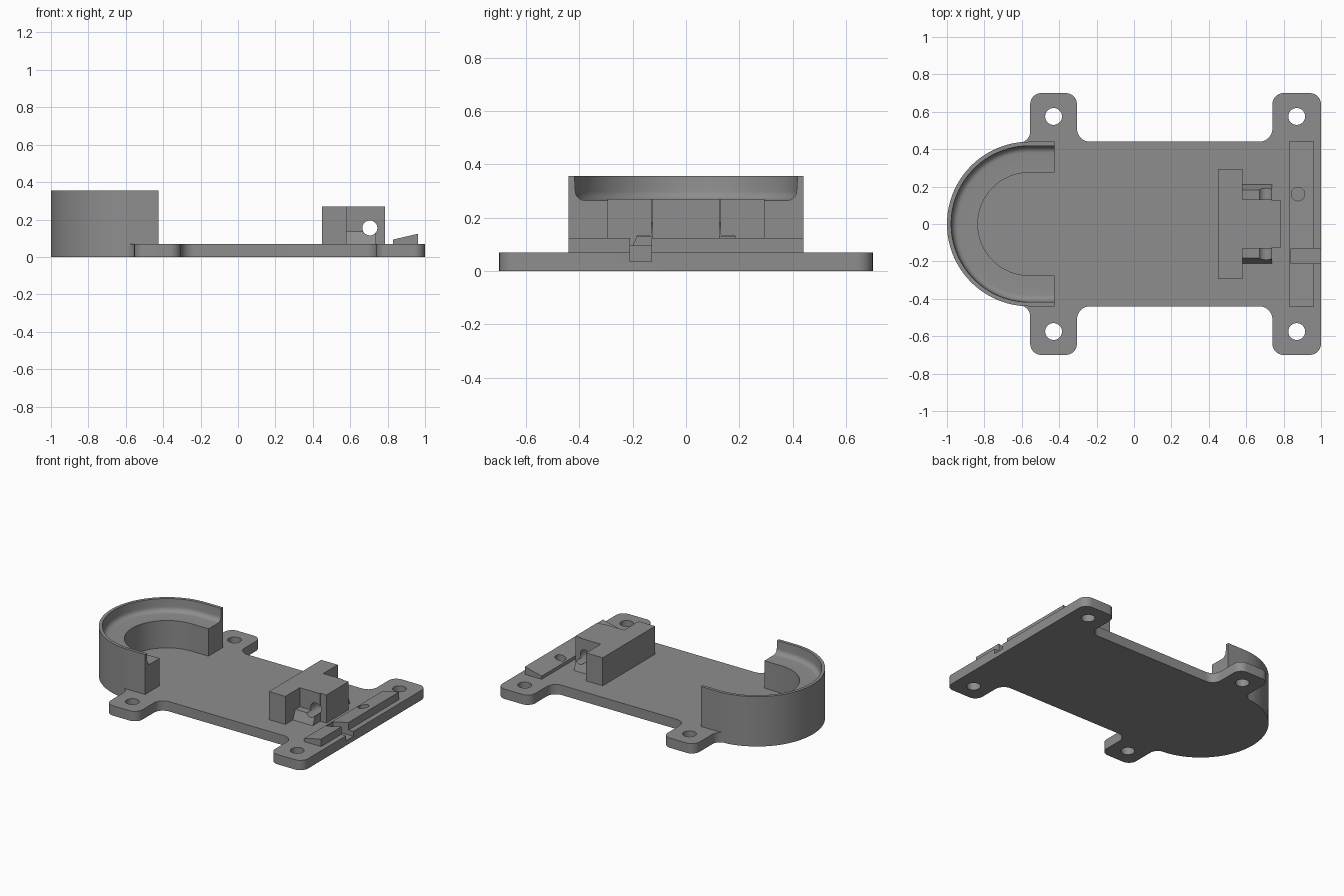
import bpy, bmesh, math
from mathutils import Vector

if "Cube" in bpy.data.objects:
    bpy.data.objects.remove(bpy.data.objects["Cube"])

grey = bpy.data.materials.new("mid grey")
grey.diffuse_color = (0.27, 0.27, 0.27, 1)
grey.use_nodes = True
grey.node_tree.nodes["Principled BSDF"].inputs["Base Color"].default_value = grey.diffuse_color


def finish(name, bm):
    bmesh.ops.recalc_face_normals(bm, faces=bm.faces)
    me = bpy.data.meshes.new(name)
    bm.to_mesh(me)
    bm.free()
    me.materials.append(grey)
    ob = bpy.data.objects.new(name, me)
    bpy.context.collection.objects.link(ob)
    return ob


def loft(name, rings):
    """Closed solid through a list of matching rings of points."""
    bm = bmesh.new()
    vs = [[bm.verts.new(p) for p in r] for r in rings]
    n = len(vs[0])
    for a, b in zip(vs, vs[1:]):
        for i in range(n):
            j = (i + 1) % n
            bm.faces.new((a[i], a[j], b[j], b[i]))
    bm.faces.new(vs[0])
    bm.faces.new(vs[-1][::-1])
    return finish(name, bm)


def prism_z(name, pts, z0, z1):
    return loft(name, [[(x, y, z) for x, y in pts] for z in (z0, z1)])


def prism_x(name, pts, x0, x1):
    return loft(name, [[(x, y, z) for y, z in pts] for x in (x0, x1)])


def prism_y(name, pts, y0, y1):
    return loft(name, [[(x, y, z) for x, z in pts] for y in (y0, y1)])


def box(name, x0, x1, y0, y1, z0, z1):
    return prism_z(name, [(x0, y0), (x1, y0), (x1, y1), (x0, y1)], z0, z1)


def circle(cx, cy, r, n=40):
    return [(cx + r * math.cos(2 * math.pi * i / n), cy + r * math.sin(2 * math.pi * i / n))
            for i in range(n)]


def rounded(a, c, b, r, n=10):
    """Arc that rounds corner c between neighbours a and b."""
    a, c, b = Vector(a), Vector(c), Vector(b)
    u, v = (a - c).normalized(), (b - c).normalized()
    half = u.angle(v) / 2
    mid = c + (u + v).normalized() * r / math.sin(half)
    s, e = c + u * r / math.tan(half) - mid, c + v * r / math.tan(half) - mid
    t = s.angle(e)
    return [tuple(mid + (s * math.sin((1 - k / n) * t) + e * math.sin(k / n * t)) / math.sin(t))
            for k in range(n + 1)]


def cut(ob, cutters):
    for c in cutters:
        m = ob.modifiers.new("cut", 'BOOLEAN')
        m.operation, m.solver, m.object = 'DIFFERENCE', 'EXACT', c
        c.hide_render = True
        c.hide_viewport = True


# Shared dimensions
CX, R, TOP = -0.56, 0.44, 0.07

# Base plate: round end, four rounded tabs
half = [(CX + R * math.cos(math.radians(a)), R * math.sin(math.radians(a)))
        for a in range(180, 99, -4)]
corners = [(-0.636, 0.433, 0), (-0.555, 0.44, 0.06), (-0.555, 0.70, 0.06), (-0.305, 0.70, 0.06),
           (-0.305, 0.44, 0.07), (0.74, 0.44, 0.07), (0.74, 0.70, 0.06), (1.0, 0.70, 0.06),
           (1.0, 0.0, 0)]
for a, c, b in zip(corners, corners[1:], corners[2:]):
    half += rounded(a[:2], c[:2], b[:2], c[2])
outline = half + [(x, -y) for x, y in reversed(half[1:])]
base = prism_z("base_plate", outline, 0, TOP)

# Screw holes, cable notch and peg socket
holes = [prism_z("screw_hole_cutter", circle(x, y, 0.045), -0.1, 0.2)
         for x in (-0.43, 0.87) for y in (-0.575, 0.575)]
notch = box("notch_cutter", 0.84, 1.1, -0.21, -0.13, 0.035, 0.2)
socket = prism_z("socket_cutter", circle(0.877, 0.16, 0.036), 0.035, 0.2)
cut(base, holes + [notch, socket])

# Round cradle: section swept along a U path, with a filleted seat
section = [(0.275, TOP), (0.275, 0.265)]
section += [(0.38 + 0.035 * math.sin(math.radians(a)), 0.30 - 0.035 * math.cos(math.radians(a)))
            for a in range(0, 91, 15)]
section += [(0.418, 0.355), (R, 0.355), (R, TOP)]
path = [(-0.425, 90)] + [(CX, a) for a in range(90, 271, 4)] + [(-0.425, 270)]
if path[-2][1] != 270:
    path.insert(-1, (CX, 270))
cradle = loft("cradle", [[(x + r * math.cos(math.radians(a)), r * math.sin(math.radians(a)), z)
                          for r, z in section] for x, a in path])

# Stop block with narrower nose, drilled crosswise
plan = [(0.45, 0.295), (0.58, 0.295), (0.58, 0.132), (0.737, 0.132), (0.737, 0.125), (0.785, 0.125)]
block = prism_z("stop_block", plan + [(x, -y) for x, y in reversed(plan)], TOP, 0.27)
bore = prism_y("bore_cutter", circle(0.705, 0.155, 0.04), -0.5, 0.5)
cut(block, [bore])

# Sloped cheeks beside the nose
cheeks = []
for s, side in ((-1, "front"), (1, "back")):
    c = prism_x(side + "_cheek", [(s * 0.13, TOP), (s * 0.21, TOP), (s * 0.183, 0.135),
                                  (s * 0.13, 0.135)], 0.58, 0.737)
    cut(c, [bore])
    cheeks.append(c)

# Ramp strip across the straight end
ramp = prism_y("ramp_strip", [(0.83, TOP), (0.963, TOP), (0.963, 0.124), (0.83, 0.093)], -R, R)
notch_full = box("ramp_notch_cutter", 0.84, 1.1, -0.21, -0.13, 0.035, 0.2)
cut(ramp, [notch_full, socket])

# Keep cylindrical surfaces smooth and edges sharp
for ob in [base, cradle, block, ramp] + cheeks:
    bpy.ops.object.select_all(action='DESELECT')
    bpy.context.view_layer.objects.active = ob
    ob.select_set(True)
    for m in [m.name for m in ob.modifiers]:
        bpy.ops.object.modifier_apply(modifier=m)
    bpy.ops.object.shade_smooth_by_angle(angle=math.radians(30))
